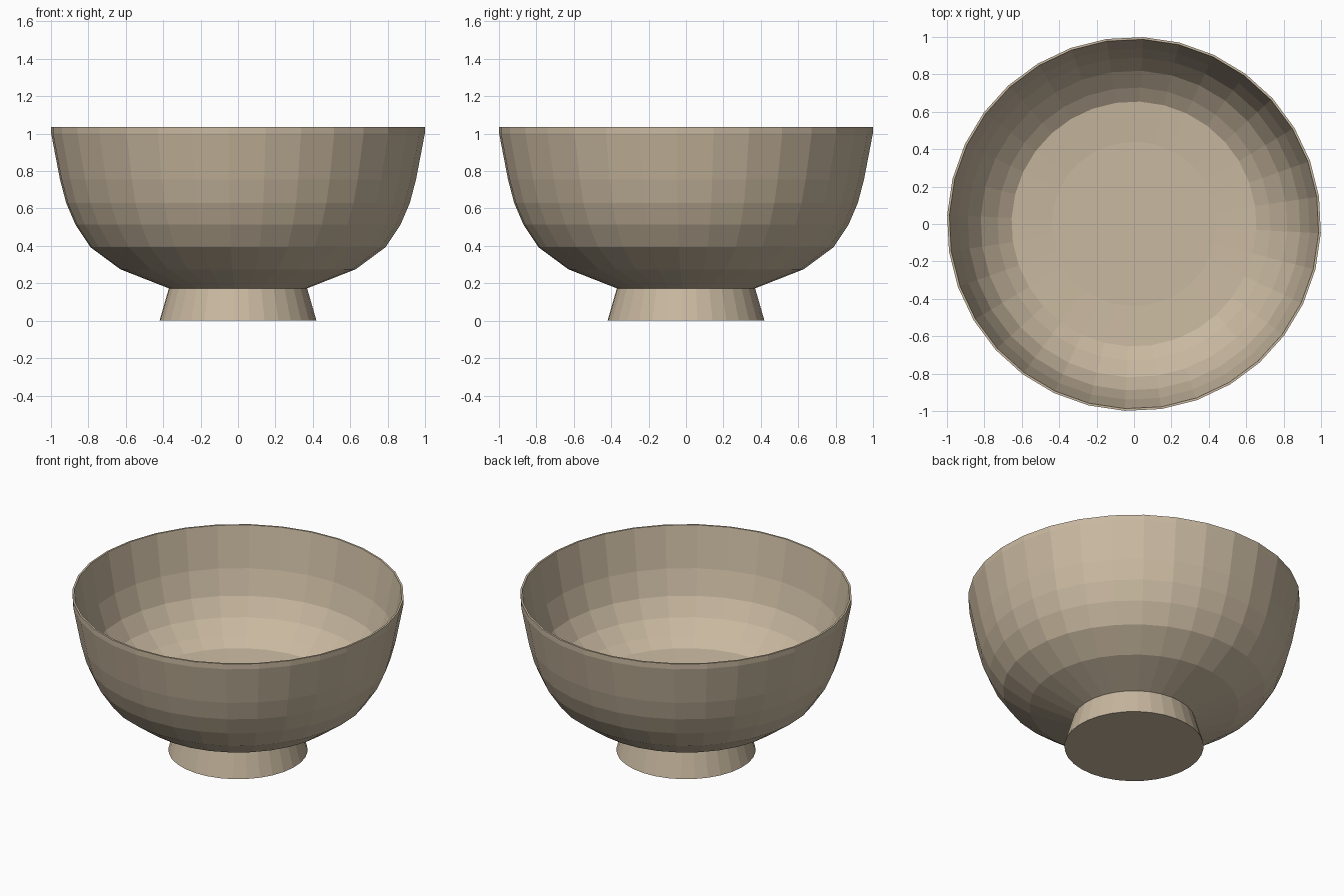
import bpy, bmesh, math

if "Cube" in bpy.data.objects:
    bpy.data.objects.remove(bpy.data.objects["Cube"])

SIDES = 32
OFFSET = math.radians(-2.81)


def lathe(name, profile):
    """Revolve a (radius, height) profile, closing both ends with flat caps."""
    bm = bmesh.new()
    rings = []
    for r, z in profile:
        angles = [OFFSET + 2 * math.pi * i / SIDES for i in range(SIDES)]
        rings.append([bm.verts.new((r * math.cos(a), r * math.sin(a), z)) for a in angles])
    for low, high in zip(rings, rings[1:]):
        for i in range(SIDES):
            j = (i + 1) % SIDES
            bm.faces.new((low[i], low[j], high[j], high[i]))
    bm.faces.new(rings[0][::-1])
    bm.faces.new(rings[-1])
    bmesh.ops.recalc_face_normals(bm, faces=bm.faces)
    mesh = bpy.data.meshes.new(name)
    bm.to_mesh(mesh)
    bm.free()
    obj = bpy.data.objects.new(name, mesh)
    bpy.context.collection.objects.link(obj)
    return obj


# Flared foot, outer wall, thin rim, inner wall and floor in one profile
foot = [(0.42, 0.0), (0.37, 0.173)]
outer_wall = [(0.63, 0.275), (0.79, 0.393), (0.87, 0.513), (0.92, 0.63), (0.953, 0.755)]
rim = [(1.0, 1.0), (1.0, 1.035), (0.988, 1.035)]
inner_wall = [(0.94, 0.77), (0.89, 0.61), (0.82, 0.50), (0.73, 0.42), (0.655, 0.37)]
floor = [(0.44, 0.355)]
bowl = lathe("bowl", foot + outer_wall + rim + inner_wall + floor)

# Warm brown clay
clay = bpy.data.materials.new("brown_clay")
clay.diffuse_color = (0.58, 0.48, 0.35, 1.0)
clay.use_nodes = True
clay.node_tree.nodes["Principled BSDF"].inputs["Base Color"].default_value = clay.diffuse_color
bowl.data.materials.append(clay)
